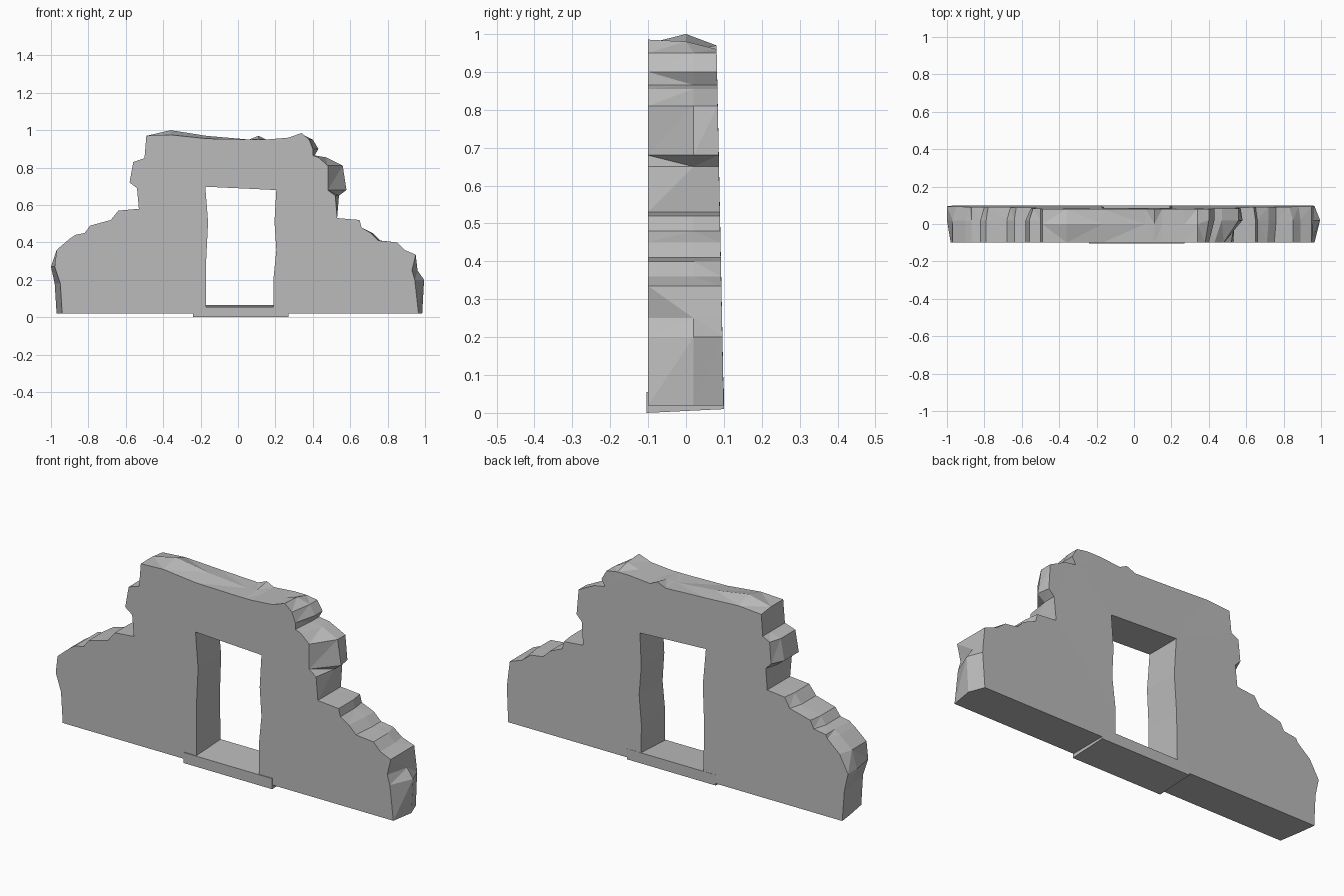
import bpy
import bmesh

default_cube = bpy.data.objects.get("Cube")
if default_cube:
    bpy.data.objects.remove(default_cube, do_unlink=True)

stone = bpy.data.materials.new("grey_stone")
stone.use_nodes = True
stone_colour = (0.5, 0.5, 0.5, 1.0)
stone.diffuse_color = stone_colour
stone.node_tree.nodes["Principled BSDF"].inputs["Base Color"].default_value = stone_colour

FRONT = -0.1

# Broken side edges, as x, z, and x shifts of the front and back rims
right_end = [
    (-.96, .02, .02, -.01), (-.97, .18, .02, -.01), (-1, .27, .02, 0),
    (-.97, .36, 0, .02), (-.9, .42, 0, .02), (-.87, .44, 0, 0),
    (-.82, .45, 0, .02), (-.79, .49, 0, .01), (-.68, .52, 0, .02),
    (-.64, .57, 0, .01), (-.53, .58, 0, 0), (-.54, .69, 0, .02),
    (-.58, .72, 0, .03), (-.56, .83, 0, .02), (-.5, .85, 0, 0),
]
left_end = [
    (.4, .95, -.02, 0), (.43, .9, -.03, 0), (.41, .865, -.01, 0),
    (.47, .855, -.04, 0), (.56, .81, -.08, 0), (.58, .68, -.1, -.01),
    (.54, .65, -.02, 0), (.53, .53, 0, 0), (.65, .52, 0, -.01),
    (.66, .48, 0, -.01), (.72, .45, -.01, 0), (.76, .41, -.01, 0),
    (.85, .4, 0, -.02), (.89, .36, 0, -.01), (.95, .335, 0, 0),
    (.96, .25, -.03, 0), (.995, .2, -.05, -.03), (.985, .02, -.02, -.03),
]
# Wall top, as x, z, and z shifts of the front and back rims
crest = [
    (-.49, .97, 0, -.01), (-.36, 1, -.025, -.03), (-.17, .97, -.015, -.01),
    (.06, .95, 0, 0), (.11, .955, -.005, .015), (.15, .95, 0, 0),
    (.27, .96, 0, 0), (.34, .98, .005, -.02),
]
# Doorway edge, as x, z
doorway = [
    (-.17, .02), (-.17, .3), (-.16, .5), (-.175, .688),
    (.205, .67), (.195, .5), (.205, .35), (.19, .2), (.19, .02),
]


def back_depth(z):
    """The wall thickens a little towards its foot."""
    return 0.08 + 0.02 * (1 - z)


def side_layers(rows):
    return [((x + front, FRONT, z), (x, 0.02, z), (x + back, back_depth(z), z))
            for x, z, front, back in rows]


def crest_layers(rows):
    return [((x, FRONT, z + front), (x, 0, z), (x, back_depth(z), z + back))
            for x, z, front, back in rows]


def closed_loop(bm, points):
    """Add a closed ring of vertices and edges."""
    verts = [bm.verts.new(p) for p in points]
    edges = [bm.edges.new((a, b)) for a, b in zip(verts, verts[1:] + verts[:1])]
    return verts, edges


def join_rings(bm, first, second):
    """Skin two matching rings with quads split into flat facets."""
    count = len(first)
    for i in range(count):
        j = (i + 1) % count
        face = bm.faces.new((first[i], first[j], second[j], second[i]))
        bmesh.ops.triangulate(bm, faces=[face])


def finish(bm, name):
    bmesh.ops.recalc_face_normals(bm, faces=bm.faces[:])
    mesh = bpy.data.meshes.new(name)
    bm.to_mesh(mesh)
    bm.free()
    mesh.materials.append(stone)
    obj = bpy.data.objects.new(name, mesh)
    bpy.context.collection.objects.link(obj)
    return obj


# Ruined wall: three outline rings with a doorway through the middle
bm = bmesh.new()
layers = side_layers(right_end) + crest_layers(crest) + side_layers(left_end)
outer = [closed_loop(bm, ring) for ring in zip(*layers)]
door_front = closed_loop(bm, [(x, FRONT, z + 0.01) for x, z in doorway])
door_back = closed_loop(bm, [(x, back_depth(z), z + 0.01) for x, z in doorway])
for near, far in zip(outer, outer[1:]):
    join_rings(bm, near[0], far[0])
join_rings(bm, door_front[0], door_back[0])
for rim, opening, facing in ((outer[0], door_front, -1), (outer[-1], door_back, 1)):
    bmesh.ops.triangle_fill(bm, use_beauty=True, use_dissolve=False,
                            edges=rim[1] + opening[1], normal=(0, facing, 0))
finish(bm, "ruined_wall")

# Door sill: a slab that tips slightly towards the front
bm = bmesh.new()
bmesh.ops.create_cube(bm, size=1)
for vert in bm.verts:
    rear = vert.co.y > 0
    vert.co.x = 0.015 + vert.co.x * 0.51
    vert.co.z = (0.055 if vert.co.z > 0 else 0) + (0.01 if rear else 0)
    vert.co.y = 0.1 if rear else FRONT - 0.004
finish(bm, "door_sill")
